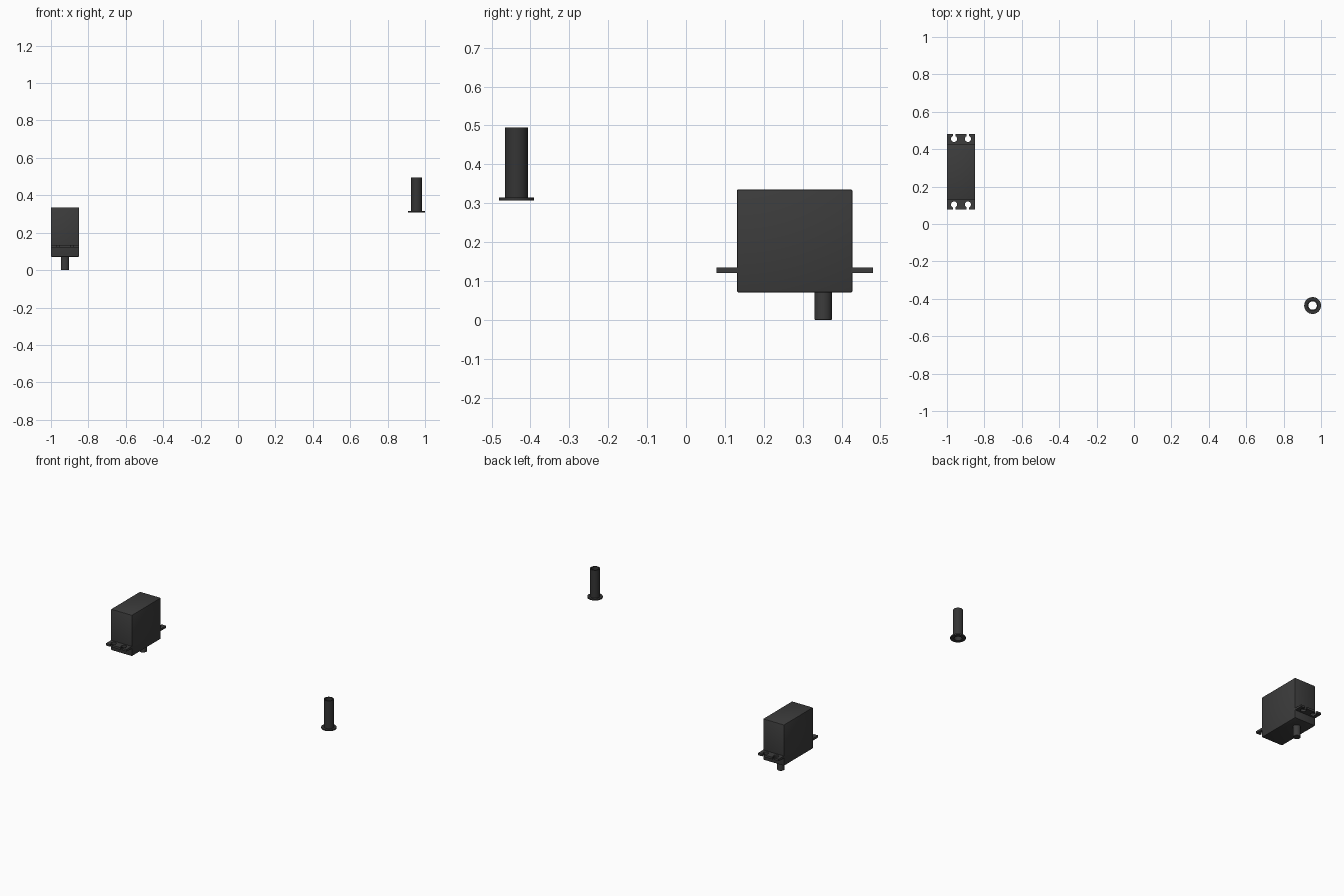
import bpy, bmesh, math

if "Cube" in bpy.data.objects:
    bpy.data.objects.remove(bpy.data.objects["Cube"])

def material(name, v):
    m = bpy.data.materials.new(name)
    m.diffuse_color = (v, v, v, 1)
    m.use_nodes = True
    m.node_tree.nodes["Principled BSDF"].inputs["Base Color"].default_value = m.diffuse_color
    return m

DARK = material("dark_grey_plastic", 0.045)
TUBE = material("charcoal_plastic", 0.035)

def finish(name, bm, mat, smooth=True):
    bmesh.ops.recalc_face_normals(bm, faces=bm.faces)
    me = bpy.data.meshes.new(name)
    bm.to_mesh(me)
    bm.free()
    ob = bpy.data.objects.new(name, me)
    bpy.context.collection.objects.link(ob)
    me.materials.append(mat)
    if smooth:
        bpy.context.view_layer.objects.active = ob
        ob.select_set(True)
        bpy.ops.object.shade_smooth_by_angle(angle=math.radians(35))
        ob.select_set(False)
    return ob

def lathe(name, profile, x, y, mat, closed, n=48):
    """Spin an (r, z) profile round a vertical axis at x, y."""
    bm = bmesh.new()
    vs = [bm.verts.new((x + r, y, z)) for r, z in profile]
    es = [bm.edges.new(p) for p in zip(vs, vs[1:])]
    if closed:
        es.append(bm.edges.new((vs[-1], vs[0])))
    bmesh.ops.spin(bm, geom=vs + es, cent=(x, y, 0), axis=(0, 0, 1),
                   angle=2 * math.pi, steps=n, use_duplicate=False)
    bmesh.ops.remove_doubles(bm, verts=bm.verts, dist=1e-5)
    return finish(name, bm, mat)

# Motor case: box with small rounded edges
CX, CY = -0.925, 0.2795
bm = bmesh.new()
bmesh.ops.create_cube(bm, size=1)
for v in bm.verts:
    v.co = (CX + v.co.x * 0.15, CY + v.co.y * 0.297, 0.203 + v.co.z * 0.265)
bmesh.ops.bevel(bm, geom=bm.edges[:], offset=0.004, segments=2, profile=0.5, affect='EDGES')
finish("motor_case", bm, DARK)

# Mounting tabs: plate with two keyhole slots open to the outer edge
def mounting_tab(name, side):
    inner, outer, hole_y, r, slot = 0.146, 0.2015, 0.1755, 0.0165, 0.0065
    pts = [(-0.0745, inner), (-0.0745, outer)]
    a0 = math.asin(slot / r)
    for hx in (-0.037, 0.037):
        pts.append((hx - slot, outer))
        for i in range(25):
            a = a0 + (2 * math.pi - 2 * a0) * i / 24
            pts.append((hx - r * math.sin(a), hole_y + r * math.cos(a)))
        pts.append((hx + slot, outer))
    pts += [(0.0745, outer), (0.0745, inner)]
    bm = bmesh.new()
    face = bm.faces.new([bm.verts.new((CX + x, CY + side * y, 0.121)) for x, y in pts])
    ext = bmesh.ops.extrude_face_region(bm, geom=[face])
    top = [g for g in ext["geom"] if isinstance(g, bmesh.types.BMVert)]
    bmesh.ops.translate(bm, verts=top, vec=(0, 0, 0.0135))
    finish(name, bm, DARK)

mounting_tab("mounting_tab_back", 1)
mounting_tab("mounting_tab_front", -1)

# Output shaft under the case
lathe("output_shaft", [(0, 0), (0.021, 0), (0.0225, 0.0015), (0.0225, 0.075), (0, 0.075)],
      CX, 0.353, DARK, False)

# Flanged bushing: hollow sleeve with a thin collar at the bottom
lathe("flanged_bushing",
      [(0.0225, 0.307), (0.045, 0.307), (0.045, 0.315), (0.0295, 0.315),
       (0.0295, 0.495), (0.0225, 0.495)],
      0.955, -0.436, TUBE, True)
